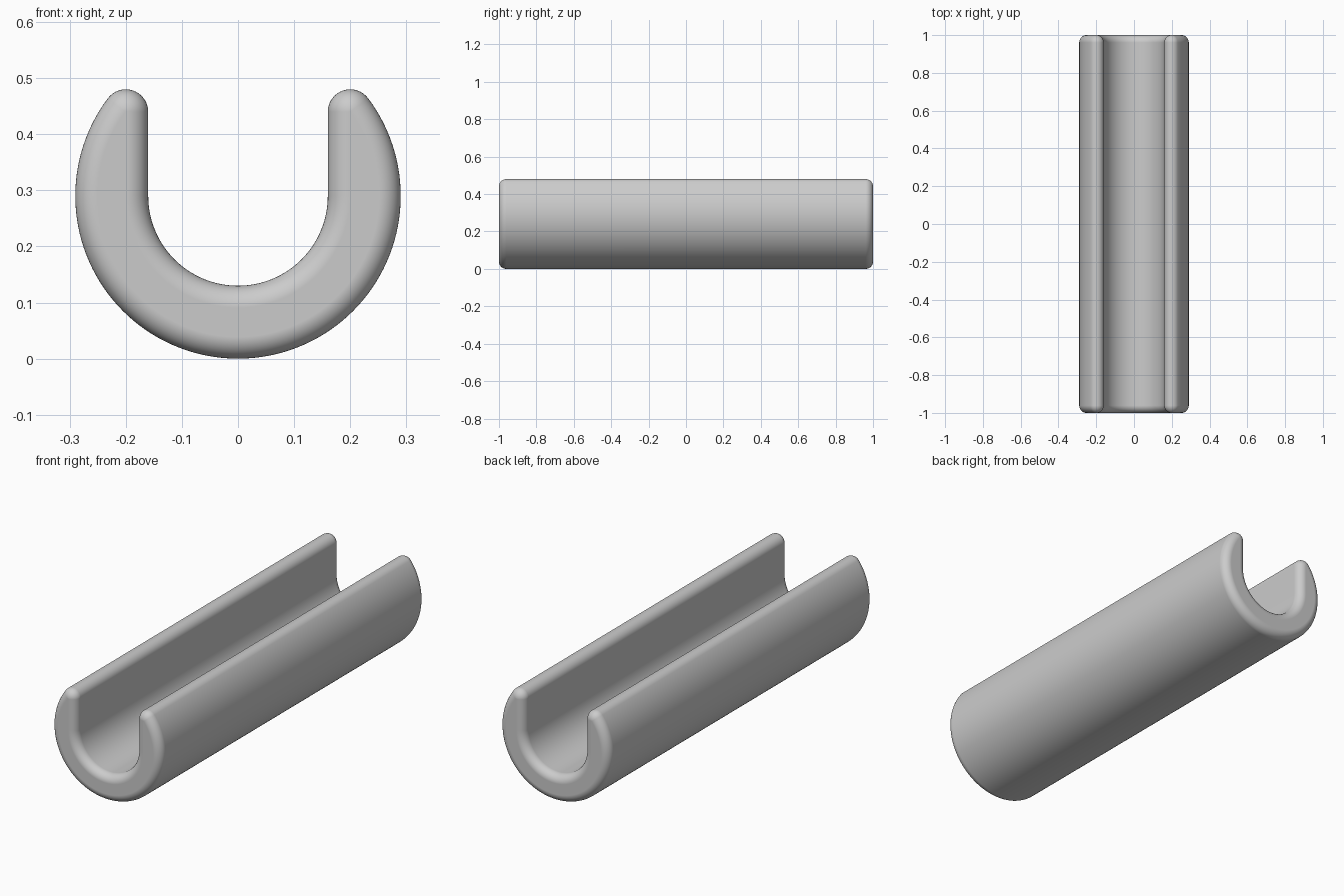
import bpy, bmesh
from math import sin, cos, pi, radians, atan2

cube = bpy.data.objects.get("Cube")
if cube:
    bpy.data.objects.remove(cube)

OUTER, INNER, TIP = 0.29, 0.16, 0.04   # radii of the U section
TIP_X, TIP_Z = 0.2, 0.44               # centre of each rounded lip
LENGTH, FILLET, STEPS = 2.0, 0.039, 10


def arc(cx, cz, r, a0, a1, n):
    return [(cx + r * cos(a0 + (a1 - a0) * i / n),
             cz + r * sin(a0 + (a1 - a0) * i / n)) for i in range(n + 1)]


def section(inset):
    """Closed U outline, shrunk inward by inset."""
    join = atan2(TIP_Z - OUTER, TIP_X)   # where lip and outer wall are tangent
    tip = TIP - inset
    pts = arc(0, OUTER, OUTER - inset, pi - join, 2 * pi + join, 96)
    pts += arc(TIP_X, TIP_Z, tip, join, pi, 16)[1:]
    pts += arc(0, OUTER, INNER + inset, 0, -pi, 64)
    pts += arc(-TIP_X, TIP_Z, tip, 0, pi - join, 16)[:-1]
    return pts


# Rounded-over stations from front to back
half = [(FILLET * (1 - sin(a)), LENGTH / 2 - FILLET * (1 - cos(a)))
        for a in (radians(90) * i / STEPS for i in range(STEPS + 1))]
stations = [(d, -y) for d, y in reversed([(s[0], s[1]) for s in half])]
stations = [(FILLET * (1 - cos(t)), LENGTH / 2 - FILLET * (1 - sin(t)))
            for t in (radians(90) * i / STEPS for i in range(STEPS + 1))]
stations = [(FILLET * (1 - sin(t)), -LENGTH / 2 + FILLET * (1 - cos(t)))
            for t in (radians(90) * i / STEPS for i in range(STEPS + 1))]
stations += [(d, -y) for d, y in reversed(stations)]

# Skin the channel and cap both ends
bm = bmesh.new()
rings = [[bm.verts.new((x, y, z)) for x, z in section(d)] for d, y in stations]
for a, b in zip(rings, rings[1:]):
    for i in range(len(a)):
        j = (i + 1) % len(a)
        bm.faces.new((a[i], a[j], b[j], b[i]))
bm.faces.new(rings[0])
bm.faces.new(rings[-1])
bmesh.ops.recalc_face_normals(bm, faces=bm.faces)
mesh = bpy.data.meshes.new("channel")
bm.to_mesh(mesh)
bm.free()
channel = bpy.data.objects.new("channel", mesh)
bpy.context.collection.objects.link(channel)

# Plain grey material
grey = bpy.data.materials.new("light grey")
grey.use_nodes = True
grey.diffuse_color = (0.6, 0.6, 0.6, 1)
grey.node_tree.nodes["Principled BSDF"].inputs["Base Color"].default_value = (0.6, 0.6, 0.6, 1)
mesh.materials.append(grey)

# Smooth shading with flat ends and walls kept clean
bpy.ops.object.select_all(action='DESELECT')
channel.select_set(True)
bpy.context.view_layer.objects.active = channel
bpy.ops.object.shade_smooth_by_angle(angle=radians(40))
channel.modifiers.new("clean normals", 'WEIGHTED_NORMAL').keep_sharp = True
